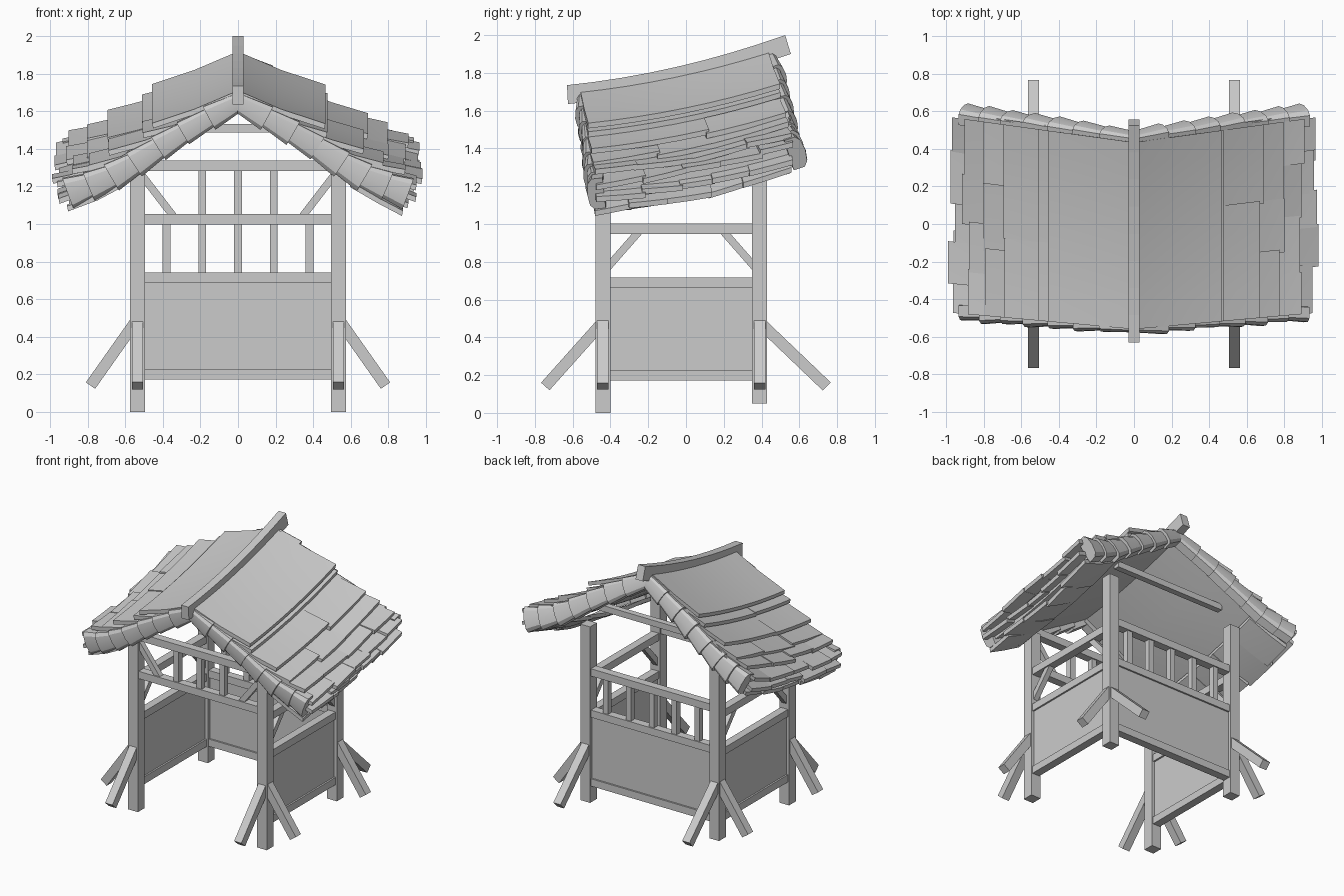
import bpy, bmesh, math, random
from mathutils import Vector

random.seed(4)
if "Cube" in bpy.data.objects:
    bpy.data.objects.remove(bpy.data.objects["Cube"])

grey = bpy.data.materials.new("plain_grey")
grey.use_nodes = True
grey.diffuse_color = (0.6, 0.6, 0.6, 1)
grey.node_tree.nodes["Principled BSDF"].inputs["Base Color"].default_value = (0.6, 0.6, 0.6, 1)


def loft(bm, sections):
    """Skin a row of equal cross-sections and cap both ends."""
    rings = [[bm.verts.new(p) for p in s] for s in sections]
    n = len(rings[0])
    for a, b in zip(rings, rings[1:]):
        for i in range(n):
            j = (i + 1) % n
            bm.faces.new((a[i], a[j], b[j], b[i]))
    bm.faces.new(rings[0][::-1])
    bm.faces.new(rings[-1])


def finish(name, bm, smooth=False):
    bmesh.ops.recalc_face_normals(bm, faces=bm.faces)
    mesh = bpy.data.meshes.new(name)
    bm.to_mesh(mesh)
    bm.free()
    mesh.materials.append(grey)
    ob = bpy.data.objects.new(name, mesh)
    bpy.context.collection.objects.link(ob)
    if smooth:
        bpy.ops.object.select_all(action="DESELECT")
        ob.select_set(True)
        bpy.context.view_layer.objects.active = ob
        bpy.ops.object.shade_smooth_by_angle(angle=math.radians(25))


def beam(name, start, end, width, height):
    """Straight timber; width is measured horizontally."""
    a, b = Vector(start), Vector(end)
    d = (b - a).normalized()
    side = Vector((1, 0, 0)) if abs(d.z) > 0.99 else d.cross(Vector((0, 0, 1))).normalized()
    up = side.cross(d)
    corners = [side * (width / 2 * s) + up * (height / 2 * t)
               for s, t in ((-1, -1), (1, -1), (1, 1), (-1, 1))]
    bm = bmesh.new()
    loft(bm, [[p + c for c in corners] for p in (a, b)])
    finish(name, bm)


PX, FY, BY = 0.535, -0.44, 0.39

# Posts with two ground struts each, and side walls
for sx, side in ((1, "left"), (-1, "right")):
    x = sx * PX
    beam(f"{side}_front_post", (x, FY, 0), (x, FY, 1.29), 0.08, 0.08)
    beam(f"{side}_back_post", (x, BY, 0.05), (x, BY, 1.37), 0.08, 0.08)
    for y, sy, end in ((FY, -1, "front"), (BY, 1, "back")):
        beam(f"{side}_{end}_side_strut", (x + sx * 0.01, y, 0.48), (sx * 0.785, y, 0.14), 0.06, 0.06)
        beam(f"{side}_{end}_strut", (x, y + sy * 0.01, 0.47), (x, sy * 0.745, 0.14), 0.06, 0.06)
        # knee brace below the side rail
        beam(f"{side}_{end}_knee_brace", (x, y - sy * 0.02, 0.765), (x, y - sy * 0.2, 0.97), 0.04, 0.04)
    for label, z in (("bottom", 0.2), ("middle", 0.69), ("top", 0.975)):
        beam(f"{side}_{label}_rail", (x, FY, z), (x, BY, z), 0.06, 0.055)
    beam(f"{side}_panel", (x, FY, 0.445), (x, BY, 0.445), 0.035, 0.46)
    # brace above the front beam
    beam(f"{side}_front_brace", (sx * 0.52, FY, 1.27), (sx * 0.335, FY, 1.03), 0.04, 0.04)

# Back wall
for label, z in (("bottom", 0.2), ("middle", 0.715), ("top", 1.025)):
    beam(f"back_{label}_rail", (-PX, BY, z), (PX, BY, z), 0.06, 0.055)
beam("back_panel", (-PX, BY, 0.455), (PX, BY, 0.455), 0.035, 0.47)
for i in range(-2, 3):
    beam("back_baluster", (i * 0.19, BY, 0.73), (i * 0.19, BY, 1.01), 0.042, 0.042)
beam("back_tie", (-0.46, BY - 0.03, 1.51), (0.46, BY - 0.03, 1.51), 0.045, 0.045)

# Front beams and short uprights
beam("front_lower_beam", (-PX, FY, 1.025), (PX, FY, 1.025), 0.06, 0.055)
beam("front_upper_beam", (-PX, FY, 1.31), (PX, FY, 1.31), 0.06, 0.055)
for i in (-1, 0, 1):
    beam("front_upright", (i * 0.19, FY, 1.04), (i * 0.19, FY, 1.29), 0.042, 0.042)


def roof_point(x, z, v):
    """Place a front-gable profile point at v along the sagging roof."""
    y = -0.56 + 0.09 * abs(x) + v * (1.03 + 0.05 * abs(x))
    return Vector((x, y, z + 0.22 * (0.5 * v + 0.5 * v * v)))


def sheet(bm, sx, profile, v0, v1, steps, twist=0):
    """Strip of roof running front to back; twist lifts one end of its lip."""
    loft(bm, [[roof_point(sx * x, z + twist * (i / steps - 0.5) * x, v0 + (v1 - v0) * i / steps)
               for x, z in profile] for i in range(steps + 1)])


# Thick roof core
under = [(0, 1.63), (0.28, 1.455), (0.54, 1.295), (0.87, 1.12)]
over = [(0.88, 1.2), (0.68, 1.33), (0.45, 1.45), (0.28, 1.545), (0, 1.68)]
bm = bmesh.new()
for sx in (1, -1):
    sheet(bm, sx, under + over, 0, 0.99, 8)
finish("roof_core", bm, True)

# Overlapping courses: inner point, outer point, planks per side
courses = [
    ("eave_under_course", (0.6, 1.23), (0.90, 1.08), 5),
    ("eave_course", (0.65, 1.27), (0.95, 1.14), 5),
    ("outer_course", (0.62, 1.32), (0.975, 1.22), 5),
    ("lower_course", (0.55, 1.37), (0.90, 1.28), 4),
    ("middle_course", (0.45, 1.43), (0.79, 1.325), 3),
    ("upper_course", (0.3, 1.52), (0.69, 1.39), 2),
    ("under_ridge_course", (0.2, 1.58), (0.5, 1.48), 2),
    ("ridge_course", (0, 1.71), (0.455, 1.54), 1),
]
for name, (xa, za), (xb, zb), count in courses:
    bm = bmesh.new()
    for sx in (1, -1):
        cuts = [(i + (random.uniform(-0.25, 0.25) if 0 < i < count else 0)) / count
                for i in range(count + 1)]
        for v0, v1 in zip(cuts, cuts[1:]):
            dx = random.uniform(-0.025, 0.015)
            dz = random.uniform(-0.01, 0.01)
            xm, zm = (xa + xb) / 2, (za + zb) / 2 - 0.01
            top = [(xa, za), (xm, zm + dz / 2), (xb + dx, zb + dz)]
            low = [(x - 0.005, z - 0.028) for x, z in reversed(top)]
            twist = random.uniform(-0.02, 0.02) if count > 2 else 0
            # courses stop short of the back bundles
            sheet(bm, sx, top + low, 0.95 * v0, 0.95 * v1 + 0.015, max(2, 8 // count), twist)
    finish(name, bm, True)

# Flared bundles along both gable edges, square to the roof slope
path = [(0.0, 1.645), (0.14, 1.57), (0.28, 1.49), (0.41, 1.41),
        (0.54, 1.325), (0.66, 1.255), (0.78, 1.205), (0.89, 1.165)]
for v, out, end in ((0, Vector((0, -1, -0.11)), "front"), (1, Vector((0, 1, 0.32)), "back")):
    out.normalize()
    bm = bmesh.new()
    for sx in (1, -1):
        for (xa, za), (xb, zb) in zip(path, path[1:]):
            a, b = roof_point(sx * xa, za, v), roof_point(sx * xb, zb, v)
            d = (b - a).normalized()
            nrm = d.cross(out).normalized()
            b += d * 0.015 + out * random.uniform(0.004, 0.018)
            rings = []
            for p, r in ((a, 0.048 + 0.02 * xa), (b, 0.062 + 0.025 * xb + random.uniform(-0.004, 0.006))):
                arc = [math.pi * k / 4 for k in range(5)]
                ring = [p + nrm * (r * math.cos(t)) + out * (0.35 * r * math.sin(t)) for t in arc]
                ring += [ring[-1] - out * 0.06, ring[0] - out * 0.06]
                rings.append(ring)
            loft(bm, rings)
    finish(f"{end}_gable_bundles", bm, True)

# Curved ridge pole
bm = bmesh.new()
sections = []
for i in range(9):
    t = i / 8
    y, z = -0.63 + 1.155 * t, 1.735 + 0.265 * (0.45 * t + 0.55 * t * t)
    lean = 0.005 + 0.025 * t
    sections.append([(-0.03, y, z), (0.03, y, z), (0.03, y + lean, z - 0.1), (-0.03, y + lean, z - 0.1)])
loft(bm, sections)
finish("ridge_pole", bm)
